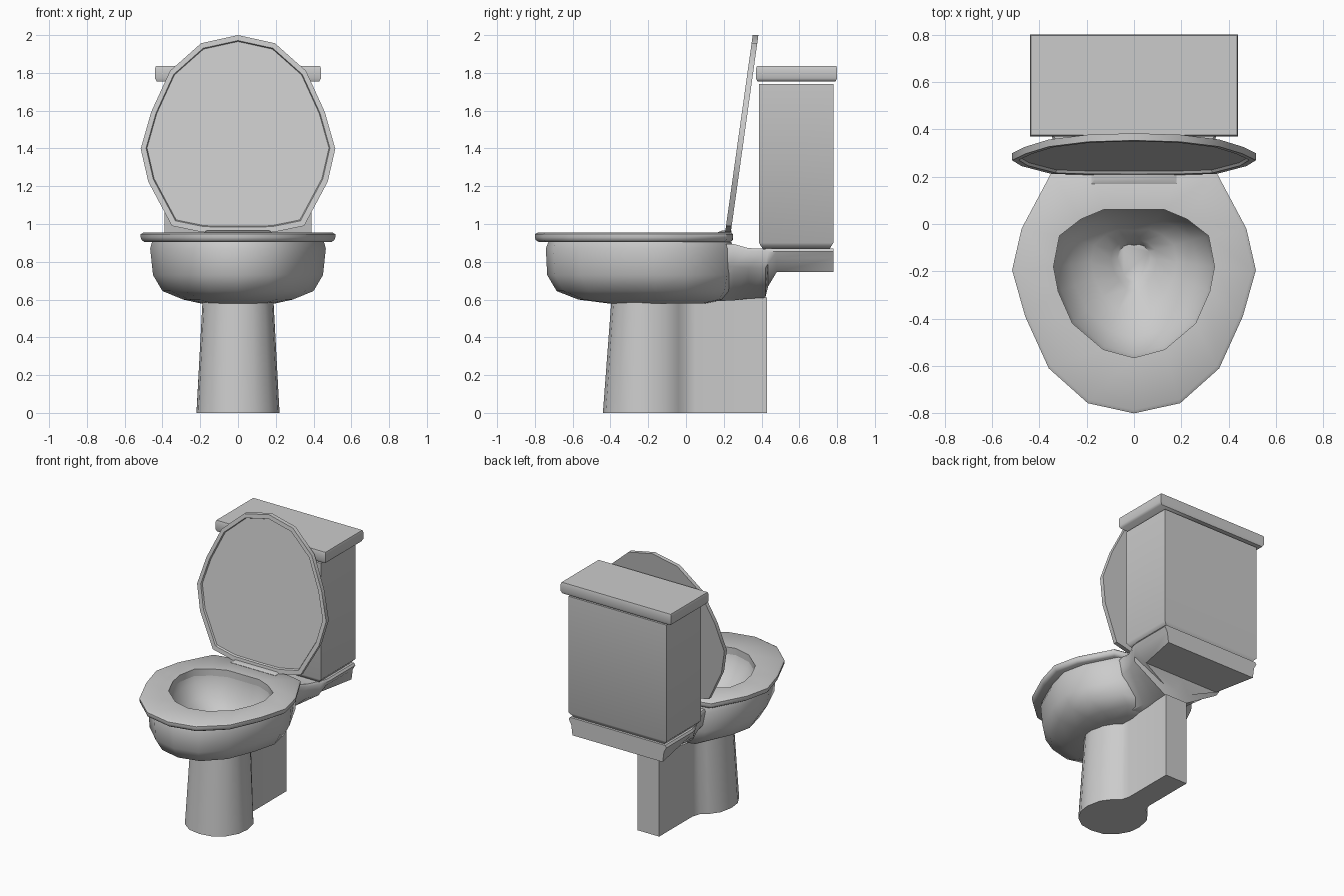
import bpy, bmesh, math

if "Cube" in bpy.data.objects:
    bpy.data.objects.remove(bpy.data.objects["Cube"])

# Right halves of the plan outlines, front centre to back centre
OUTER = [(0, -.80), (.195, -.757), (.36, -.61), (.46, -.39), (.515, -.195),
         (.475, -.02), (.35, .215), (.19, .248), (0, .25)]
HOLE = [(0, -.565), (.13, -.53), (.26, -.42), (.32, -.285), (.34, -.18),
        (.315, -.05), (.225, .02), (.125, .062), (0, .062)]
DRAIN = [(0, -.285), (.03, -.275), (.06, -.24), (.085, -.2), (.097, -.15),
         (.09, -.11), (.06, -.08), (.03, -.07), (0, -.075)]


def mirror(half):
    return half + [(-x, y) for x, y in reversed(half) if abs(x) > 1e-6]


def fit(half, width, front, back):
    """Rescale a half outline to a half width and a front/back extent."""
    w = max(x for x, y in half)
    f, b = half[0][1], half[-1][1]
    return [(x * width / w, front + (y - f) / (b - f) * (back - front)) for x, y in half]


def blend(a, b, t):
    return [(p[0] + (q[0] - p[0]) * t, p[1] + (q[1] - p[1]) * t) for p, q in zip(a, b)]


def flat(half, z):
    return [(x, y, z) for x, y in mirror(half)]


def loft(name, rings, loop=False, angle=45):
    bm = bmesh.new()
    vs = [[bm.verts.new(p) for p in r] for r in rings]
    n = len(rings[0])
    pairs = list(zip(vs, vs[1:])) + ([(vs[-1], vs[0])] if loop else [])
    for a, b in pairs:
        for i in range(n):
            j = (i + 1) % n
            bm.faces.new((a[i], a[j], b[j], b[i]))
    if not loop:
        bm.faces.new(vs[0])
        bm.faces.new(vs[-1])
    bmesh.ops.recalc_face_normals(bm, faces=bm.faces)
    me = bpy.data.meshes.new(name)
    bm.to_mesh(me)
    bm.free()
    ob = bpy.data.objects.new(name, me)
    bpy.context.collection.objects.link(ob)
    bpy.ops.object.select_all(action='DESELECT')
    ob.select_set(True)
    bpy.context.view_layer.objects.active = ob
    bpy.ops.object.shade_smooth_by_angle(angle=math.radians(angle))
    return ob


def box(name, levels, angle=45):
    """Stack of rectangles: (z, half width, y front, y back)."""
    return loft(name, [[(-w, f, z), (w, f, z), (w, b, z), (-w, b, z)]
                       for z, w, f, b in levels], angle=angle)


# Bowl: outer shell, rim and basin in one closed body
shell = [(.578, .19, -.40, .10), (.60, .29, -.57, .20), (.645, .40, -.685, .235),
         (.73, .45, -.735, .25), (.87, .465, -.742, .25), (.906, .455, -.728, .24)]
rings = [flat(fit(OUTER, w, f, b), z) for z, w, f, b in shell]
rings += [flat(blend(HOLE, DRAIN, t), z)
          for t, z in [(0, .906), (.05, .86), (.3, .77), (.65, .70), (1, .66)]]
rings.append(flat(fit(DRAIN, .07, -.25, -.09), .62))
loft("bowl", rings, angle=60)

# Seat ring
loft("seat", [flat(HOLE, .905), flat(fit(OUTER, .495, -.78, .235), .905),
              flat(fit(OUTER, .51, -.795, .248), .915), flat(OUTER, .93),
              flat(OUTER, .946), flat(fit(OUTER, .50, -.785, .24), .955),
              flat(HOLE, .955)], loop=True, angle=50)


# Raised lid, leaning back, with a recessed front panel
def lid_ring(scale, depth):
    out = []
    for x, y in mirror(OUTER):
        z = 1.4775 + (-.275 - y) * .995 * scale
        out.append((x * scale, .207 + .14 * (z - .955) + depth, z))
    return out


loft("lid", [lid_ring(1, .03), lid_ring(1, 0), lid_ring(.945, 0),
             lid_ring(.935, .012)], angle=30)

# Hinge block
box("hinge", [(.93, .18, .17, .24), (.957, .18, .17, .24), (.965, .165, .19, .24)], angle=30)

# Pedestal: rounded front column running into a narrow keel
foot = [(0, -.44), (.09, -.425), (.165, -.37), (.21, -.29), (.22, -.21), (.20, -.11),
        (.15, -.04), (.105, -.005), (.087, .05), (.087, .43), (0, .43)]
top = [(x * .85 if y < 0 else x, -.21 + (y + .21) * .8 if y < -.21 else y) for x, y in foot]
loft("pedestal", [flat(foot, 0), flat(top, .61)], angle=50)

# Neck: sections from the bowl back to the tank shelf
# (y, top half width, bottom half width, top z, bottom z)
neck = [(.10, .30, .15, .89, .59), (.25, .31, .13, .895, .595), (.33, .33, .10, .872, .605),
        (.42, .37, .09, .87, .61), (.435, .38, .10, .87, .67), (.48, .39, .30, .87, .745),
        (.78, .39, .36, .87, .745)]
rings = []
for y, wt, wb, zt, zb in neck:
    mid = zt - (zt - zb) * .4
    half = [(0, zb), (wb, zb), (max(wb, wt - .02), mid), (wt, zt - .015), (wt - .01, zt), (0, zt)]
    rings.append([(x, y, z) for x, z in mirror(half)])
loft("neck", rings, angle=50)

# Tank and tank cover
box("tank", [(.865, .36, .41, .76), (.885, .375, .395, .77), (.90, .39, .387, .78),
             (1.74, .39, .387, .78)], angle=60)
box("tank_cover", [(1.755, .43, .378, .792), (1.772, .44, .37, .80), (1.82, .44, .37, .80),
                   (1.836, .435, .375, .796)], angle=60)
